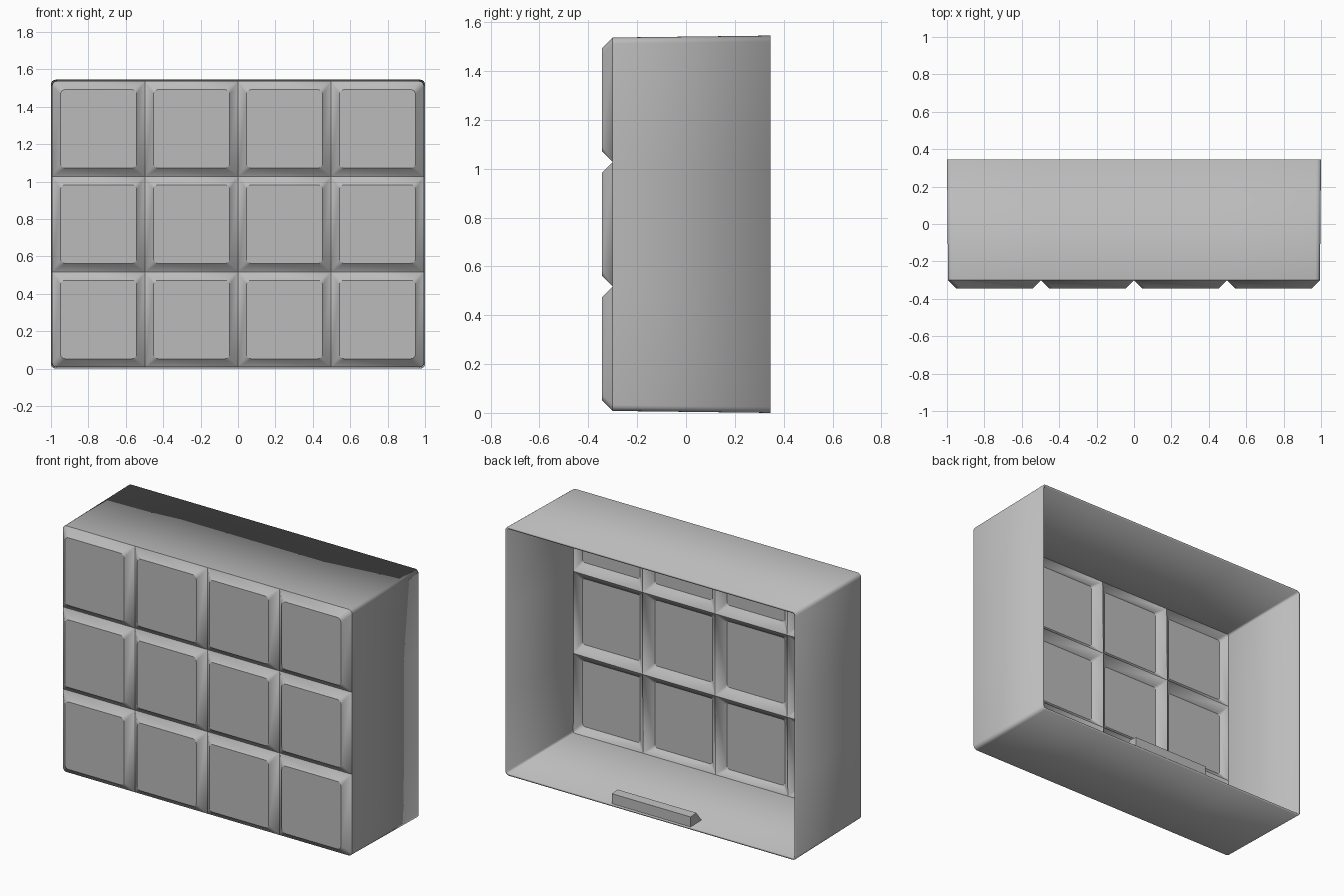
import bpy, bmesh, math
from mathutils import Vector

cube = bpy.data.objects.get("Cube")
if cube:
    bpy.data.objects.remove(cube, do_unlink=True)

HEIGHT, BACK, FRONT = 1.545, 0.345, -0.345
MID = HEIGHT / 2
COLS, ROWS = 4, 3
CHAMFER = 0.045
GROOVE_Y = FRONT + CHAMFER
HALF_W, HALF_H = 0.994, MID - 0.008

grey = bpy.data.materials.new("plain grey")
grey.use_nodes = True
colour = (0.5, 0.5, 0.5, 1)
grey.diffuse_color = colour
grey.node_tree.nodes["Principled BSDF"].inputs["Base Color"].default_value = colour


def make_object(name, bm):
    mesh = bpy.data.meshes.new(name)
    bm.to_mesh(mesh)
    bm.free()
    mesh.materials.append(grey)
    obj = bpy.data.objects.new(name, mesh)
    bpy.context.collection.objects.link(obj)
    return obj


def outline(x0, x1, z0, z1, y, radius, steps=4):
    """Rectangle with a radius per corner: right-top, left-top, left-bottom, right-bottom."""
    corners = [(x1, z1, 1, 1), (x0, z1, -1, 1), (x0, z0, -1, -1), (x1, z0, 1, -1)]
    points = []
    for i, (x, z, sx, sz) in enumerate(corners):
        r = radius(sx, sz)
        for k in range(steps + 1):
            a = math.pi / 2 * (i + k / steps)
            points.append(Vector((x - sx * r + r * math.cos(a), y,
                                  z - sz * r + r * math.sin(a))))
    return points


# Quilted front: one raised pad with sloping sides per cell
bm = bmesh.new()
cell_w, cell_h = 2 * HALF_W / COLS, 2 * HALF_H / ROWS
for c in range(COLS):
    for r in range(ROWS):
        x0, z0 = -HALF_W + c * cell_w, MID - HALF_H + r * cell_h
        x1, z1 = x0 + cell_w, z0 + cell_h

        def outer_radius(sx, sz):
            at_side = c == (COLS - 1 if sx > 0 else 0)
            at_end = r == (ROWS - 1 if sz > 0 else 0)
            return 0.025 if at_side and at_end else 0

        pad = [bm.verts.new(p) for p in outline(
            x0 + CHAMFER, x1 - CHAMFER, z0 + CHAMFER, z1 - CHAMFER,
            FRONT, lambda sx, sz: 0.025)]
        base = [bm.verts.new(p) for p in outline(x0, x1, z0, z1, GROOVE_Y, outer_radius)]
        bm.faces.new(pad)
        for i in range(len(pad)):
            j = (i + 1) % len(pad)
            bm.faces.new((pad[i], base[i], base[j], pad[j]))
bmesh.ops.remove_doubles(bm, verts=bm.verts, dist=0.0005)

# Side walls: drawn back from the rim with a slight outward draft
rim = [e for e in bm.edges if e.is_boundary]
walls = bmesh.ops.extrude_edge_only(bm, edges=rim)["geom"]
for v in walls:
    if isinstance(v, bmesh.types.BMVert):
        v.co.x /= HALF_W
        v.co.z = MID + (v.co.z - MID) * MID / HALF_H
        v.co.y = BACK
bmesh.ops.recalc_face_normals(bm, faces=bm.faces)
# The pads must face forwards
bm.faces.ensure_lookup_table()
pad_face = min(bm.faces, key=lambda f: f.calc_center_median().y)
if pad_face.normal.y > 0:
    bmesh.ops.reverse_faces(bm, faces=bm.faces)
shell = make_object("quilted_shell", bm)
solid = shell.modifiers.new("wall thickness", "SOLIDIFY")
solid.thickness = 0.013
solid.offset = -1
solid.use_even_offset = True

# Small wedge-shaped catch on the floor at the open back
bm = bmesh.new()
profile = [(BACK - 0.005, 0.005), (BACK - 0.005, 0.075), (BACK - 0.06, 0.08), (BACK - 0.12, 0.005)]
end = bm.faces.new([bm.verts.new((-0.27, y, z)) for y, z in profile])
side = bmesh.ops.extrude_face_region(bm, geom=[end])["geom"]
bmesh.ops.translate(bm, vec=(0.54, 0, 0),
                    verts=[v for v in side if isinstance(v, bmesh.types.BMVert)])
bmesh.ops.recalc_face_normals(bm, faces=bm.faces)
catch = make_object("floor_catch", bm)

# Smooth the rounded corners, keep the creases sharp
bpy.ops.object.select_all(action="DESELECT")
for obj in (shell, catch):
    obj.select_set(True)
bpy.context.view_layer.objects.active = shell
bpy.ops.object.shade_smooth_by_angle(angle=math.radians(30))
